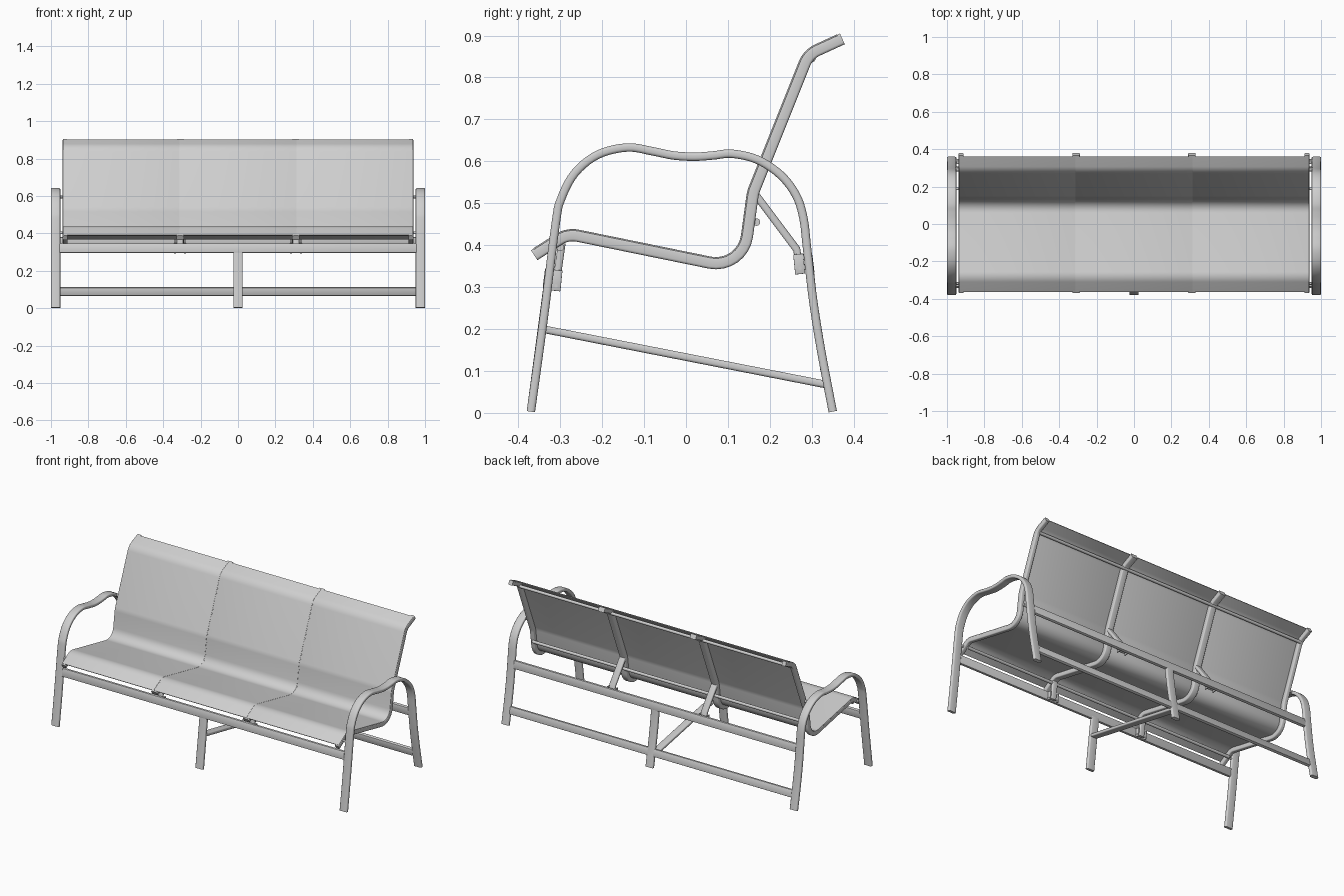
import bpy, bmesh, math
from mathutils import Vector, Matrix

if "Cube" in bpy.data.objects:
    bpy.data.objects.remove(bpy.data.objects["Cube"], do_unlink=True)

grey = bpy.data.materials.new("light_grey")
grey.use_nodes = True
GREY = (0.62, 0.62, 0.62, 1)
grey.diffuse_color = GREY
grey.node_tree.nodes["Principled BSDF"].inputs["Base Color"].default_value = GREY


def finish(name, bm):
    bmesh.ops.recalc_face_normals(bm, faces=bm.faces[:])
    mesh = bpy.data.meshes.new(name)
    bm.to_mesh(mesh)
    bm.free()
    mesh.materials.append(grey)
    mesh.shade_smooth()
    mesh.set_sharp_from_angle(angle=math.radians(35))
    obj = bpy.data.objects.new(name, mesh)
    bpy.context.scene.collection.objects.link(obj)
    return obj


def spline(pts, steps=5):
    """Smooth curve through side-profile points (y, z)."""
    p = [Vector(q) for q in pts]
    p = [2 * p[0] - p[1]] + p + [2 * p[-1] - p[-2]]
    out = []
    for a, b, c, d in zip(p, p[1:], p[2:], p[3:]):
        for i in range(steps):
            t = i / steps
            out.append(0.5 * (2 * b + (c - a) * t + (2 * a - 5 * b + 4 * c - d) * t ** 2
                              + (3 * b - a - 3 * c + d) * t ** 3))
    return out + [p[-2]]


def fillet(pts, radii, steps=8):
    """Polyline (y, z) with rounded corners."""
    p = [Vector(q) for q in pts]
    out = [p[0]]
    for a, b, c, r in zip(p, p[1:], p[2:], radii):
        u, v = (a - b).normalized(), (c - b).normalized()
        half = math.acos(u.dot(v)) / 2
        centre = b + (u + v).normalized() * r / math.sin(half)
        s = b + u * r / math.tan(half) - centre
        e = b + v * r / math.tan(half) - centre
        turn = math.atan2(s.x * e.y - s.y * e.x, s.dot(e))
        for i in range(steps + 1):
            out.append(centre + Matrix.Rotation(turn * i / steps, 2) @ s)
    return out + [p[-1]]


def section(width, thick, r, steps=3):
    """Rounded rectangle as (x, normal) pairs."""
    out = []
    for k, (sx, sn) in enumerate([(1, 1), (-1, 1), (-1, -1), (1, -1)]):
        for i in range(steps + 1):
            a = math.pi / 2 * (k + i / steps)
            out.append((sx * (width / 2 - r) + r * math.cos(a),
                        sn * (thick / 2 - r) + r * math.sin(a)))
    return out


def sweep(name, path, x, width, thick, r=0.006, offset=0.0):
    """Sweep a rounded bar along a side profile at a given x."""
    path = [Vector(q) for q in path]
    prof = section(width, thick, r)
    bm = bmesh.new()
    rings = []
    for i, q in enumerate(path):
        t = (path[min(i + 1, len(path) - 1)] - path[max(i - 1, 0)]).normalized()
        n = Vector((-t.y, t.x))
        rings.append([bm.verts.new((x + px, *(q + n * (pn + offset)))) for px, pn in prof])
    for a, b in zip(rings, rings[1:]):
        for i in range(len(prof)):
            j = (i + 1) % len(prof)
            bm.faces.new((a[i], a[j], b[j], b[i]))
    bm.faces.new(rings[0])
    bm.faces.new(rings[-1])
    return finish(name, bm)


def box(name, loc, size, tilt=0.0, bevel=0.005):
    bm = bmesh.new()
    bmesh.ops.create_cube(bm, size=1)
    bmesh.ops.scale(bm, vec=size, verts=bm.verts)
    bmesh.ops.bevel(bm, geom=bm.edges[:], offset=bevel, segments=2, profile=0.5, affect='EDGES')
    bm.transform(Matrix.Translation(loc) @ Matrix.Rotation(tilt, 4, 'X'))
    return finish(name, bm)


def rod(name, x0, x1, y, z, r):
    bm = bmesh.new()
    bmesh.ops.create_cone(bm, cap_ends=True, segments=16, radius1=r, radius2=r, depth=x1 - x0)
    bm.transform(Matrix.Translation(((x0 + x1) / 2, y, z)) @ Matrix.Rotation(math.pi / 2, 4, 'Y'))
    return finish(name, bm)


# Side frames: front leg, armrest and rear leg in one bent bar
arm = spline([(-.37, .003), (-.34, .22), (-.311, .45), (-.298, .51), (-.265, .572), (-.21, .616),
              (-.14, .633), (-.08, .624), (-.03, .614), (.02, .611), (.065, .614), (.11, .618),
              (.17, .604), (.225, .568), (.262, .52), (.28, .465), (.289, .39), (.303, .27),
              (.322, .15), (.35, .003)])
for side, s in (("right", -1), ("left", 1)):
    sweep(side + "_arm_and_legs", arm, s * .975, .05, .02, .007)

# Bent seat rails
corners = [(-.282, .427), (.135, .342), (.16, .525), (.292, .855)]
radii = (.06, .075, .09, .06)
rail = fillet([(-.362, .376)] + corners + [(.373, .892)], radii)
for name, x, w in (("outer_right", -.924, .026), ("inner_right", -.31, .04),
                   ("inner_left", .31, .04), ("outer_left", .924, .026)):
    sweep(name + "_seat_rail", rail, x, w, .028, .006)

# Sling panels stretched over the rails
cloth = fillet([(-.356, .38)] + corners + [(.366, .889)], radii)
for name, x in (("right", -.6255), ("middle", 0), ("left", .6255)):
    sweep(name + "_sling", cloth, x, .621, .004, .0015, offset=.013)

# Thin spreader rods behind the sling
for name, y, z in (("front", -.30, .395), ("lower_back", .168, .455), ("top", .30, .845)):
    rod(name + "_spreader", -.92, .92, y, z, .009)

# Long cross rails between the side frames
box("front_cross_rail", (0, -.329, .321), (1.91, .02, .05), -.13)
box("rear_cross_rail", (0, .294, .355), (1.91, .02, .05), .12)
box("rear_lower_rail", (0, .333, .09), (1.91, .02, .046), .2)

# Centre legs and sloping stretcher
sweep("front_centre_leg", [(-.37, .003), (-.329, .31)], 0, .05, .02)
sweep("rear_centre_leg", spline([(.294, .35), (.303, .27), (.322, .15), (.35, .003)]), 0, .05, .02)
sweep("centre_stretcher", [(-.342, .2), (.332, .068)], 0, .045, .018)

for side, s in (("right", -1), ("left", 1)):
    x = s * .31
    # Short front posts and long rear struts carrying the inner rails
    sweep(side + "_front_post", [(-.311, .30), (-.296, .405)], x, .035, .018)
    sweep(side + "_rear_strut", [(.165, .522), (.264, .39), (.272, .34)], x, .04, .018)
    # Bracket cheeks and bolts
    for k in (-1, 1):
        cx = x + k * .026
        box(side + "_front_bracket", (cx, -.310, .316), (.006, .026, .05), -.1, .001)
        box(side + "_rear_bracket", (cx, .270, .355), (.006, .024, .048), .1, .001)
    rod(side + "_front_bracket_bolt", x - .032, x + .032, -.31, .303, .004)
    rod(side + "_rear_bracket_bolt", x - .032, x + .032, .272, .345, .004)
    # Bolts joining the outer rails to the arms
    for name, y, z in (("front", -.318, .403), ("rear", .188, .595)):
        rod(side + "_" + name + "_arm_bolt", s * .943 - .02, s * .943 + .02, y, z, .007)
